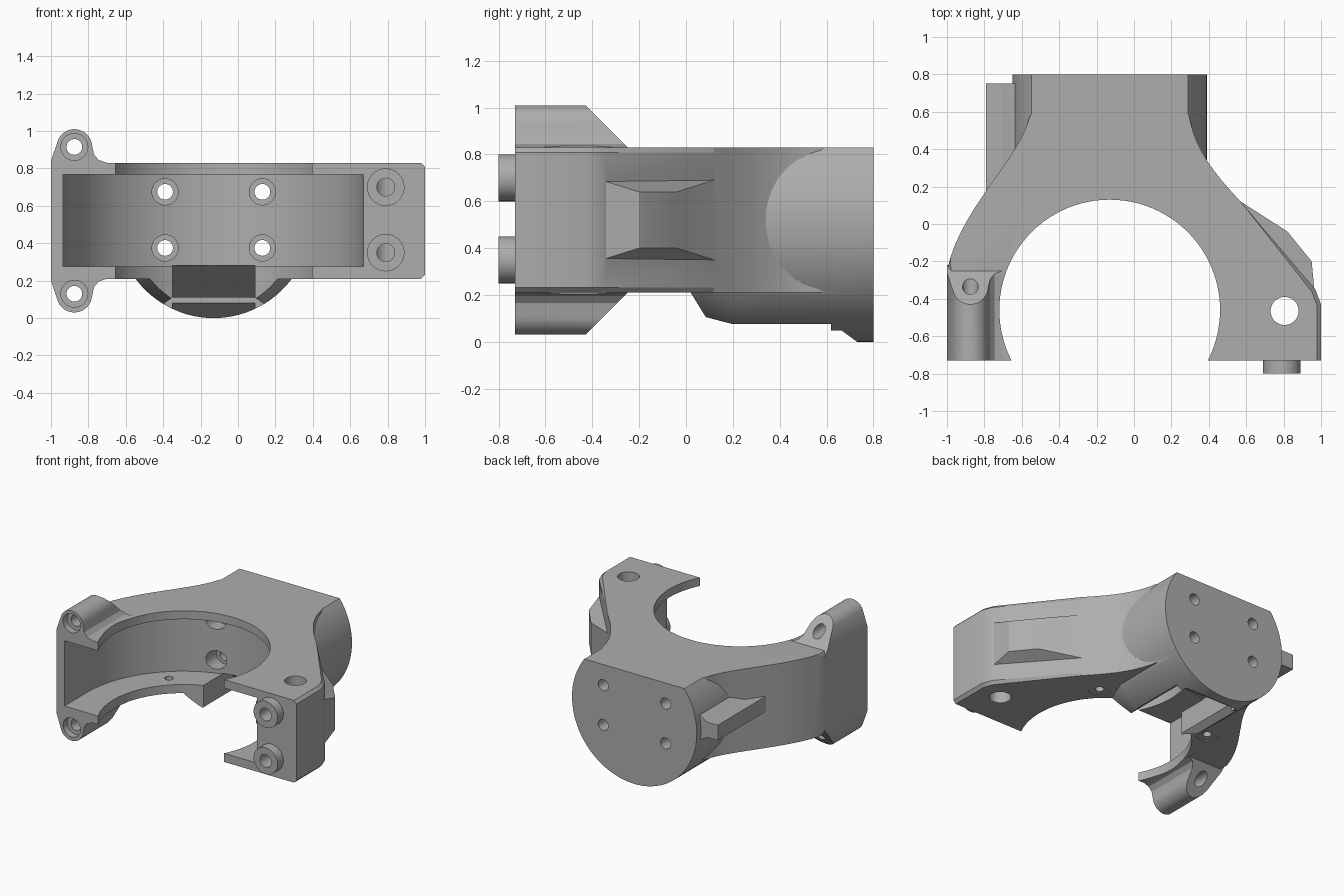
import bpy, bmesh
from math import sin, cos, asin, pi, radians
from mathutils import Vector
from mathutils.geometry import interpolate_bezier

if "Cube" in bpy.data.objects:
    bpy.data.objects.remove(bpy.data.objects["Cube"])

grey = bpy.data.materials.new("machined grey")
grey.use_nodes = True
colour = (0.42, 0.42, 0.42, 1)
grey.diffuse_color = colour
grey.node_tree.nodes["Principled BSDF"].inputs["Base Color"].default_value = colour

CX, CY, MID = -0.13, -0.46, 0.52      # bore axis and mid height
LOW, HIGH, FRONT, BACK = 0.21, 0.83, -0.73, 0.8


def finish(name, bm):
    bmesh.ops.recalc_face_normals(bm, faces=bm.faces)
    mesh = bpy.data.meshes.new(name)
    bm.to_mesh(mesh)
    bm.free()
    ob = bpy.data.objects.new(name, mesh)
    bpy.context.collection.objects.link(ob)
    mesh.materials.append(grey)
    return ob


def loft(sections):
    """Skin a list of equal-length closed loops and cap the ends."""
    bm = bmesh.new()
    rings = [[bm.verts.new(p) for p in s] for s in sections]
    for a, b in zip(rings, rings[1:]):
        for i in range(len(a)):
            j = (i + 1) % len(a)
            bm.faces.new((a[i], a[j], b[j], b[i]))
    bm.faces.new(rings[0])
    bm.faces.new(rings[-1])
    return bm


def place(u, v, w, axis):
    return {"x": (w, u, v), "y": (u, w, v), "z": (u, v, w)}[axis]


def prism(pts, axis, a, b):
    return loft([[place(u, v, w, axis) for u, v in pts] for w in (a, b)])


def circle(u, v, r, n=48):
    return [(u + r * cos(2 * pi * i / n), v + r * sin(2 * pi * i / n)) for i in range(n)]


def combine(body, bm, operation, name):
    tool = finish(name, bm)
    mod = body.modifiers.new(name, "BOOLEAN")
    mod.operation, mod.solver, mod.object = operation, "EXACT", tool
    bpy.context.view_layer.objects.active = body
    bpy.ops.object.modifier_apply(modifier=mod.name)
    bpy.data.objects.remove(tool)


def add(bm, name):
    combine(body, bm, "UNION", name)


def cut(bm, name="cutter"):
    combine(body, bm, "DIFFERENCE", name)


def drill(u, v, r, axis, a, b):
    cut(prism(circle(u, v, r, 32), axis, a, b))


def curve(*pts):
    return [tuple(p) for p in interpolate_bezier(*[Vector(p) for p in pts], 16)]


# Main C-shaped plate with chamfered outer rim
outline = curve((-0.55, 0.62), (-0.57, 0.38), (-0.93, 0.1), (-1, -0.25))
outline += [(-1, FRONT), (1, FRONT), (1, -0.43), (0.97, -0.35)]
outline += curve((0.57, 0.12), (0.45, 0.25), (0.31, 0.4), (0.29, 0.62))
bm = prism(outline, "z", LOW, HIGH)
rim = [e for e in bm.edges
       if abs(e.verts[0].co.z - e.verts[1].co.z) < 0.001
       and max(v.co.y for v in e.verts) > FRONT + 0.01
       and min(v.co.y for v in e.verts) < 0.6]
bmesh.ops.bevel(bm, geom=rim, offset=0.022, segments=1, affect="EDGES")
body = finish("clamp_body", bm)

# Round neck, its belly fading up into the plate
sections = []
for y, rise in ((-0.3, 0.16), (-0.2, 0.145), (-0.1, 0.12), (0, 0.09),
                (0.1, 0.047), (0.2, 0), (BACK, 0)):
    z, r = MID + rise, 0.52
    top = asin((HIGH - z) / r)
    angles = [top - (pi + 2 * top) * i / 64 for i in range(65)]
    sections.append([(CX + r * cos(a), y, z + r * sin(a)) for a in angles])
add(loft(sections), "neck")

# Bolt ears above and below the right arm
ear = [(-1, 0.8), (-1, 0.84)]
ear += [(-0.875 + 0.095 * cos(radians(a)), 0.915 + 0.095 * sin(radians(a)))
        for a in range(155, -1, -10)]
ear += [(-0.77, 0.875), (-0.745, 0.845), (-0.7, HIGH), (-0.7, 0.8)]
for flip in (False, True):
    bm = prism(ear, "y", FRONT, 0)
    for v in bm.verts:
        if v.co.y > FRONT + 0.01:
            v.co.y = -0.25 - (v.co.z - HIGH)
        if flip:
            v.co.z = 2 * MID - v.co.z
    add(bm, "bolt_ear")

# Tapered pad on the left flank
bm = bmesh.new()
for s in (-1, 1):
    for x, y, h in ((0.5, 0.1, 0.17), (0.57, 0.12, 0.17), (0.9, -0.36, 0.17),
                    (0.965, -0.36, 0.17), (0.82, -0.04, 0.12), (0.95, -0.2, 0.12),
                    (0.955, -0.3, 0.12)):
        bm.verts.new((x, y, MID + s * h))
bmesh.ops.convex_hull(bm, input=bm.verts)
add(bm, "side_pad")

# Fin along the right side of the neck
fin = [(-0.6, 0.43), (-0.66, 0.46), (-0.7, 0.485), (-0.79, 0.485),
       (-0.79, 0.6), (-0.7, 0.6), (-0.66, 0.625), (-0.6, 0.65)]
add(prism(fin, "y", 0.16, 0.75), "side_fin")

# Front bosses on the left block
for z in (0.35, 0.7):
    bm = prism(circle(0.79, z, 0.1), "y", BACK * -1, FRONT + 0.05)
    front = [e for e in bm.edges if all(v.co.y < -0.79 for v in e.verts)]
    bmesh.ops.bevel(bm, geom=front, offset=0.01, segments=1, affect="EDGES")
    add(bm, "front_boss")

# Stepped bore: narrow lips, wider middle open to the front
cut(prism(circle(CX, CY, 0.59, 96), "z", -0.2, 1.2))
arc = [(CX - 0.003 + 0.803 * cos(pi * i / 48), CY + 0.803 * sin(pi * i / 48))
       for i in range(49)]
cut(prism(arc + [(-0.936, -1), (0.67, -1)], "z", 0.275, 0.767))

# Sloped channel under the neck, with relieved edges
ramp = [(-0.5, -0.1), (-0.5, 0.28), (0.35, 0.28), (0.73, 0), (0.73, -0.1)]
cut(prism(ramp, "x", CX - 0.22, CX + 0.22))
relief = [(CX - 0.27, -0.1), (CX - 0.27, 0.075), (CX - 0.22, 0.11),
          (CX + 0.22, 0.11), (CX + 0.27, 0.075), (CX + 0.27, -0.1)]
cut(prism(relief, "y", -0.5, 0.62))

# Neck bolt holes with counterbores
for x in (-0.39, 0.13):
    for z in (0.375, 0.675):
        drill(x, z, 0.042, "y", 0.2, 1)
        drill(x, z, 0.07, "y", 0.2, 0.4)

# Ear holes with counterbores
for z in (0.13, 0.915):
    drill(-0.875, z, 0.042, "y", -1, 0)
    drill(-0.875, z, 0.072, "y", -1, -0.68)

# Boss holes, vertical pin hole and small lower lip holes
for z in (0.35, 0.7):
    drill(0.79, z, 0.048, "y", -1, -0.5)
drill(0.805, -0.465, 0.075, "z", 0, 1)
for s in (-1, 1):
    drill(CX + s * 0.48, 0.05, 0.03, "z", -0.1, 0.4)
    drill(CX + s * 0.48, 0.05, 0.08, "z", -0.1, 0.215)

# Smooth curved walls, crisp machined edges
for ob in bpy.context.selected_objects:
    ob.select_set(False)
body.select_set(True)
bpy.context.view_layer.objects.active = body
bpy.ops.object.shade_smooth_by_angle(angle=radians(25))
